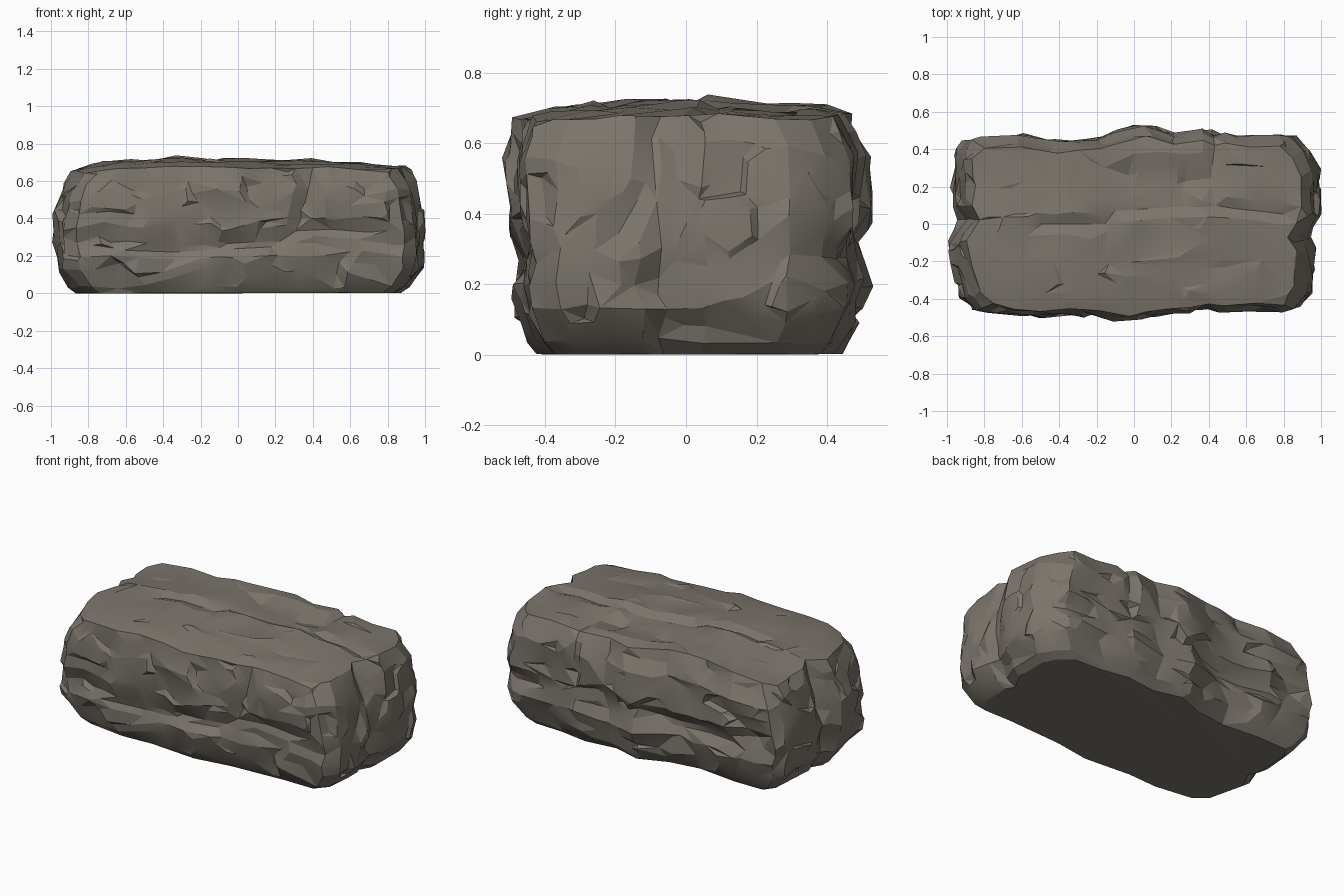
import bpy, bmesh
from mathutils import Vector, noise
from mathutils.geometry import intersect_point_line

cube = bpy.data.objects.get("Cube")
if cube:
    bpy.data.objects.remove(cube, do_unlink=True)


def curve(points, t):
    """Linear interpolation through (position, value) pairs."""
    if t <= points[0][0]:
        return points[0][1]
    for (a, va), (b, vb) in zip(points, points[1:]):
        if t <= b:
            return va + (vb - va) * (t - a) / (b - a)
    return points[-1][1]


# Outlines of the four sides in plan, and the rounding by height
back = [(-.9, .46), (-.6, .47), (-.35, .44), (-.15, .47), (0, .53), (.1, .52), (.2, .49), (.4, .51), (.6, .48), (.9, .47)]
front = [(-.9, .46), (-.65, .475), (-.5, .5), (-.3, .49), (0, .515), (.15, .49), (.4, .465), (.9, .46)]
left_end = [(-.46, .9), (-.38, .96), (-.14, .97), (-.08, .94), (.05, 1), (.3, 1), (.4, .96), (.47, .88)]
right_end = [(-.46, .87), (-.4, .94), (-.1, 1), (.02, .94), (.1, .97), (.4, .96), (.46, .92)]
end_inset = [(0, .13), (.03, .08), (.13, .02), (.3, 0), (.4, .01), (.5, .03), (.6, .055), (.675, .11)]
side_inset = [(0, .09), (.03, .06), (.12, .025), (.2, .005), (.27, .025), (.36, 0), (.55, 0)]
front_inset = side_inset + [(.675, .035)]
back_inset = side_inset + [(.675, .06)]

# Swell of the top along and across
crest_x = [(-.9, -.03), (-.75, .01), (-.3, .045), (0, .03), (.5, .025), (.85, 0)]
crest_y = [(-.46, -.035), (-.38, -.015), (-.2, 0), (.03, .013), (.26, -.008), (.4, -.008), (.46, -.02)]

# Cracks: depth, half width, path
cracks = [
    (.035, .06, [(-.5, 0, .7), (-.15, 0, .7), (-.08, .08, .7), (.4, .1, .7), (.88, .04, .7)]),
    (.035, .06, [(.42, .1, .7), (.43, .5, .7), (.42, .5, .4)]),
    (.03, .16, [(0, .2, .7), (.35, .22, .7)]),
    (.02, .05, [(-.15, .02, .7), (-.14, -.2, .7), (.3, -.25, .7), (.65, -.2, .7)]),
    (.03, .05, [(.36, -.47, .7), (.38, -.47, .55), (.32, -.48, .38)]),
    (.025, .05, [(-.5, -.48, .21), (.2, -.48, .25), (.32, -.48, .34), (.8, -.48, .34)]),
    (.025, .06, [(.9, -.09, .7), (.95, -.1, .5), (.98, -.2, .33)]),
    (.025, .06, [(-.88, .03, .7), (-.95, .03, .4)]),
    (.025, .06, [(-.9, .46, .35), (-.3, .46, .28), (.3, .5, .36), (.9, .47, .28)]),
]


def crack_depth(p):
    total = 0
    for depth, width, path in cracks:
        nearest = width
        for a, b in zip(path, path[1:]):
            a, b = Vector(a), Vector(b)
            t = intersect_point_line(p, a, b)[1]
            nearest = min(nearest, (p - a.lerp(b, max(0, min(1, t)))).length)
        total = max(total, depth * (1 - nearest / width))
    return total


def facets(p):
    """Broken planes: each cell gets its own offset and slope."""
    q = Vector((p.x * 5, p.y * 6, p.z * 7))
    seed = noise.voronoi(q)[1][0]
    slope = noise.cell_vector(seed * 37) - Vector((.5, .5, .5))
    return .006 * noise.cell(seed * 53) + .036 * slope.dot(q - seed)


def shape(co):
    """Move a point of the unit cube onto the boulder."""
    u, v, w = co.x, co.y, (co.z + 1) / 2
    z = .675 * w
    end = left_end if u > 0 else right_end
    side, inset = (back, back_inset) if v > 0 else (front, front_inset)
    x = u * (curve(end, v * .47) - curve(end_inset, z))
    y = v * (curve(side, x) - curve(inset, z))
    p = Vector((x, y, z))
    if w < .001:
        return p
    # Outward direction, blended along the rims
    normal = Vector((u ** 9, v ** 9, max(0, co.z) ** 9))
    normal.normalize()
    rough = .55 if w > .999 else 1
    waves = .02 * noise.noise(Vector((x * 7, y * 7, z * 9)))
    push = (facets(p) + waves) * rough * min(1, w * 8)
    lift = (curve(crest_x, x) + curve(crest_y, y)) * w ** 6
    p += normal * (push - .007 * (1 - w ** 6) - crack_depth(p))
    p.z += lift
    # Worn off at the outermost points
    return Vector((max(-1, min(1, p.x)), max(-.525, min(.53, p.y)), max(0, min(.74, p.z))))


# Stone slab
bm = bmesh.new()
bmesh.ops.create_cube(bm, size=2)
bmesh.ops.subdivide_edges(bm, edges=bm.edges[:], cuts=56, use_grid_fill=True)
for vert in bm.verts:
    vert.co = shape(vert.co)
bmesh.ops.recalc_face_normals(bm, faces=bm.faces[:])
mesh = bpy.data.meshes.new("stone_slab")
bm.to_mesh(mesh)
bm.free()
slab = bpy.data.objects.new("stone_slab", mesh)
bpy.context.collection.objects.link(slab)
bpy.ops.object.select_all(action='DESELECT')
slab.select_set(True)
bpy.context.view_layer.objects.active = slab

# Reduce to broad chipped facets
chip = slab.modifiers.new("chipped_facets", 'DECIMATE')
chip.ratio = .04
bpy.ops.object.modifier_apply(modifier=chip.name)
bpy.ops.object.shade_smooth_by_angle(angle=.3)

# Stone colour
stone = bpy.data.materials.new("grey_brown_stone")
stone.use_nodes = True
colour = (.2, .178, .15, 1)
stone.diffuse_color = colour
shader = stone.node_tree.nodes["Principled BSDF"]
shader.inputs["Base Color"].default_value = colour
shader.inputs["Roughness"].default_value = .9
mesh.materials.append(stone)
